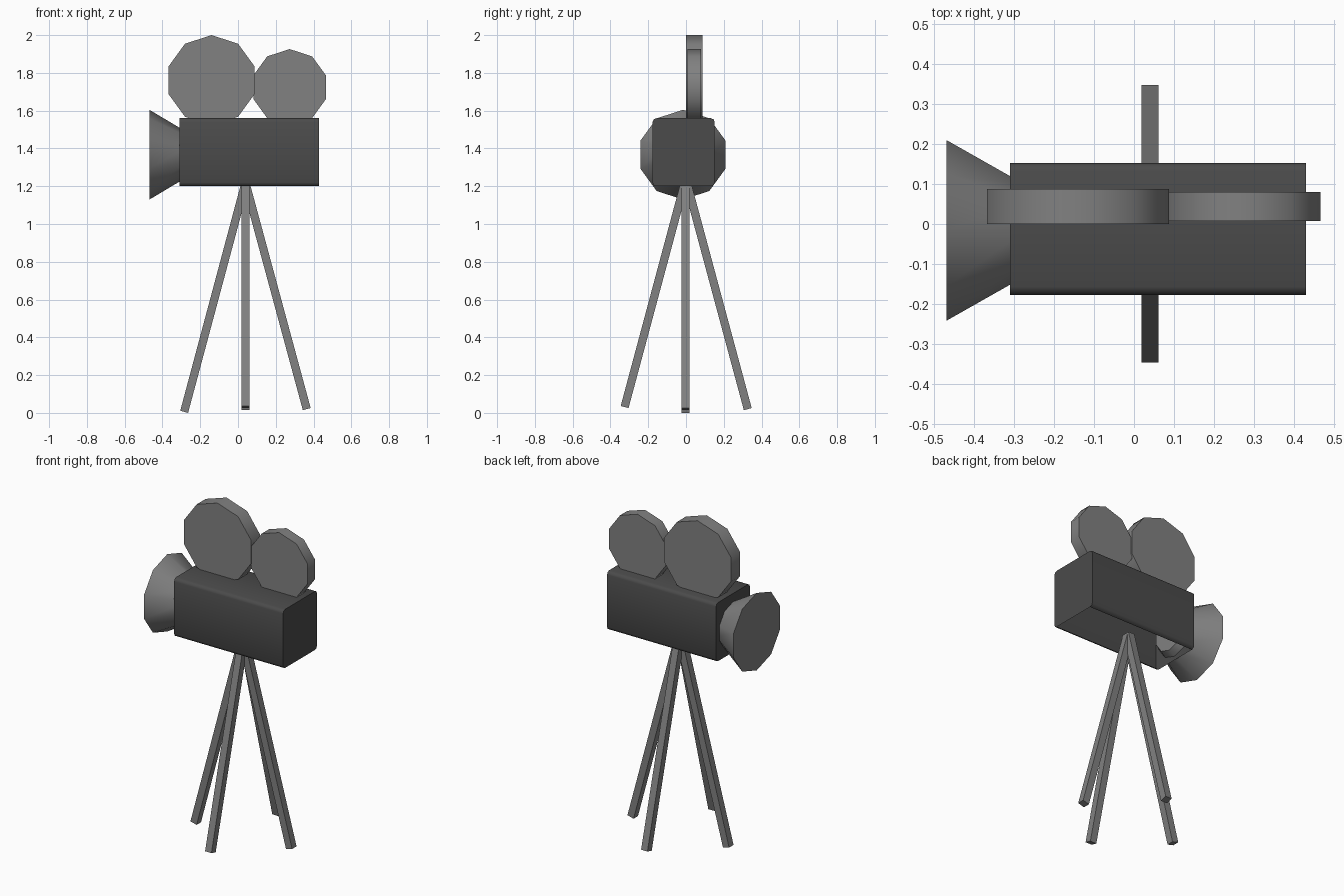
import bpy, bmesh
from math import sin, cos, pi, radians
from mathutils import Vector

if "Cube" in bpy.data.objects:
    bpy.data.objects.remove(bpy.data.objects["Cube"])


def material(name, value):
    mat = bpy.data.materials.new(name)
    mat.diffuse_color = (value, value, value, 1)
    mat.use_nodes = True
    mat.node_tree.nodes["Principled BSDF"].inputs["Base Color"].default_value = mat.diffuse_color
    return mat


GREY, DARK = material("mid_grey", 0.22), material("dark_grey", 0.07)


def finish(name, bm, smooth=None, mat=GREY):
    bmesh.ops.recalc_face_normals(bm, faces=bm.faces[:])
    mesh = bpy.data.meshes.new(name)
    bm.to_mesh(mesh)
    bm.free()
    mesh.materials.append(mat)
    ob = bpy.data.objects.new(name, mesh)
    bpy.context.collection.objects.link(ob)
    if smooth:
        bpy.ops.object.select_all(action='DESELECT')
        ob.select_set(True)
        bpy.context.view_layer.objects.active = ob
        bpy.ops.object.shade_smooth_by_angle(angle=radians(smooth))
    return ob


def frustum(name, a, b, ra, rb, side, up=Vector((0, 0, 1)), n=10, smooth=None, turn=0.0):
    """Closed n-sided frustum from a to b; first corner points along up."""
    bm = bmesh.new()
    rings = []
    for c, r in ((a, ra), (b, rb)):
        rings.append([bm.verts.new(Vector(c) + side * (r * sin(turn + 2 * pi * i / n))
                                   + up * (r * cos(turn + 2 * pi * i / n))) for i in range(n)])
    lo, hi = rings
    for i in range(n):
        j = (i + 1) % n
        bm.faces.new((lo[i], lo[j], hi[j], hi[i]))
    bm.faces.new(lo)
    bm.faces.new(hi)
    return finish(name, bm, smooth)


X, Y = Vector((1, 0, 0)), Vector((0, 1, 0))

# Camera body with softened lengthwise edges and an open underside
lo, hi = Vector((-0.31, -0.177, 1.2)), Vector((0.43, 0.152, 1.56))
bm = bmesh.new()
bmesh.ops.create_cube(bm, size=1)
for v in bm.verts:
    v.co = [(lo[k] + hi[k]) / 2 + v.co[k] * (hi[k] - lo[k]) for k in range(3)]
long_edges = [e for e in bm.edges if abs(e.verts[0].co.x - e.verts[1].co.x) > 0.5]
bmesh.ops.bevel(bm, geom=long_edges, offset=0.02, segments=2, profile=0.5, affect='EDGES')
under = [f for f in bm.faces if all(abs(v.co.z - lo.z) < 1e-4 for v in f.verts)]
bmesh.ops.delete(bm, geom=under, context='FACES')
finish("camera_body", bm, 50, DARK)

# Lens hood flaring towards -x, its narrow end inside the body
frustum("lens_hood", (-0.469, -0.016, 1.367), (-0.27, -0.016, 1.367), 0.2375, 0.119, Y, smooth=40)

# Film reels
frustum("large_reel", (-0.14, 0.0, 1.761), (-0.14, 0.088, 1.761), 0.239, 0.239, X, smooth=40)
frustum("small_reel", (0.2735, 0.008, 1.724), (0.2735, 0.08, 1.724), 0.202, 0.202, X, smooth=40)

# Four splayed square legs
top_z, half_diag = 1.22, 0.0215 * 2 ** 0.5
for name, foot, head in (
        ("left_leg", (-0.285, -0.003, 0.0055), (0.040, -0.003, top_z)),
        ("right_leg", (0.364, -0.003, 0.02), (0.039, -0.003, top_z)),
        ("front_leg", (0.040, -0.325, 0.031), (0.040, -0.006, top_z)),
        ("back_leg", (0.040, 0.327, 0.02), (0.040, 0.004, top_z))):
    axis = (Vector(head) - Vector(foot)).normalized()
    side = Y if abs(axis.x) > abs(axis.y) else X
    frustum(name, foot, head, half_diag, half_diag, side, up=axis.cross(side), n=4, turn=pi / 4)
